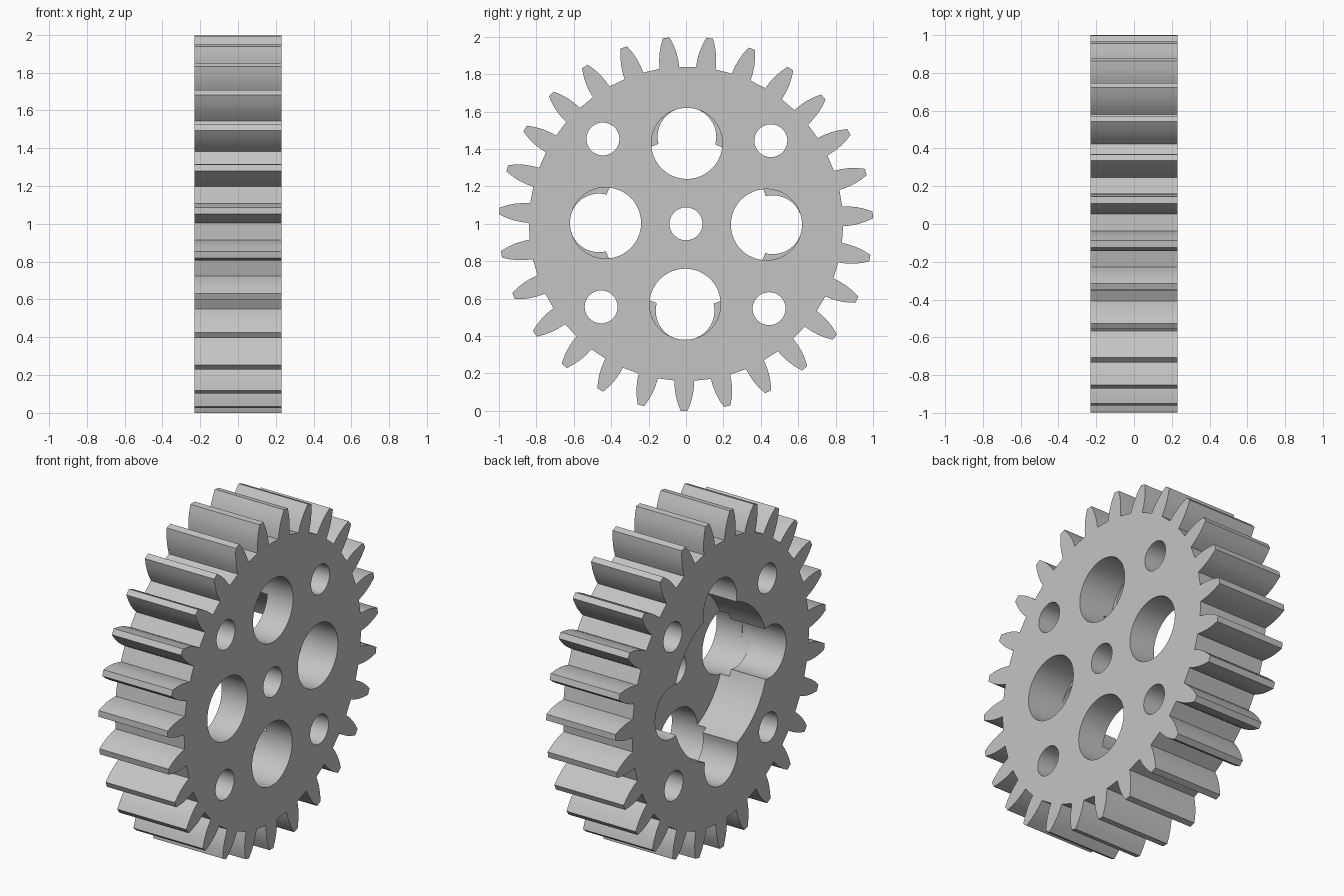
import bpy, bmesh
from math import sin, cos, pi, radians

cube = bpy.data.objects.get("Cube")
if cube:
    bpy.data.objects.remove(cube, do_unlink=True)

HALF = 0.23          # half thickness of the gear
FLOOR = 0.06         # x of the recess floor
TEETH = 27
TURN = radians(0.6)  # slight rotation of the whole wheel

grey = bpy.data.materials.new("grey")
grey.use_nodes = True
grey.diffuse_color = (0.55, 0.55, 0.55, 1)
grey.node_tree.nodes["Principled BSDF"].inputs["Base Color"].default_value = (0.55, 0.55, 0.55, 1)


def prism(name, points, x0, x1):
    """Extrude a closed (y, z) outline along x."""
    bm = bmesh.new()
    face = bm.faces.new([bm.verts.new((x0, y, z)) for y, z in points])
    side = bmesh.ops.extrude_face_region(bm, geom=[face])
    moved = [v for v in side["geom"] if isinstance(v, bmesh.types.BMVert)]
    bmesh.ops.translate(bm, verts=moved, vec=(x1 - x0, 0, 0))
    bmesh.ops.recalc_face_normals(bm, faces=bm.faces)
    mesh = bpy.data.meshes.new(name)
    bm.to_mesh(mesh)
    bm.free()
    mesh.materials.append(grey)
    obj = bpy.data.objects.new(name, mesh)
    bpy.context.collection.objects.link(obj)
    return obj


def polar(radius, angle):
    return radius * sin(angle), 1 + radius * cos(angle)


def circle(distance, angle, radius, count=48):
    cy, cz = polar(distance, angle)
    return [(cy + radius * sin(angle + 2 * pi * i / count),
             cz + radius * cos(angle + 2 * pi * i / count)) for i in range(count)]


# Toothed outline: convex flanks, narrow tips, short root lands
flank = [(0.84, 0.053), (0.88, 0.051), (0.92, 0.045), (0.96, 0.034), (1.0, 0.018)]
outline = []
for k in range(TEETH):
    middle = pi + TURN + 2 * pi * k / TEETH
    outline += [polar(r, middle - w / r) for r, w in flank]
    outline += [polar(r, middle + w / r) for r, w in reversed(flank)]
gear = prism("gear_wheel", outline, -HALF, HALF)

# Recess on one side: central disc with four lobes
cutters = [prism("recess_disc", circle(0, TURN, 0.452, 96), -HALF - 0.1, FLOOR)]
quarters = [TURN + k * pi / 2 for k in range(4)]
for a in quarters:
    cutters.append(prism("recess_lobe", circle(0.465, a, 0.157), -HALF - 0.1, FLOOR))

# Through holes: four large in the web, four small in the rim, one for the axle
for a in quarters:
    cutters.append(prism("web_hole", circle(0.43, a, 0.19, 64), 0, HALF + 0.1))
    cutters.append(prism("bolt_hole", circle(0.635, a + pi / 4, 0.088), -HALF - 0.1, HALF + 0.1))
cutters.append(prism("axle_hole", circle(0, 0, 0.088), -HALF - 0.1, HALF + 0.1))

bpy.ops.object.select_all(action='DESELECT')
bpy.context.view_layer.objects.active = gear
gear.select_set(True)
for cutter in cutters:
    cut = gear.modifiers.new("cut", 'BOOLEAN')
    cut.operation = 'DIFFERENCE'
    cut.solver = 'EXACT'
    cut.object = cutter
    bpy.ops.object.modifier_apply(modifier=cut.name)
    bpy.data.objects.remove(cutter, do_unlink=True)

bpy.ops.object.shade_smooth_by_angle(angle=radians(25))
